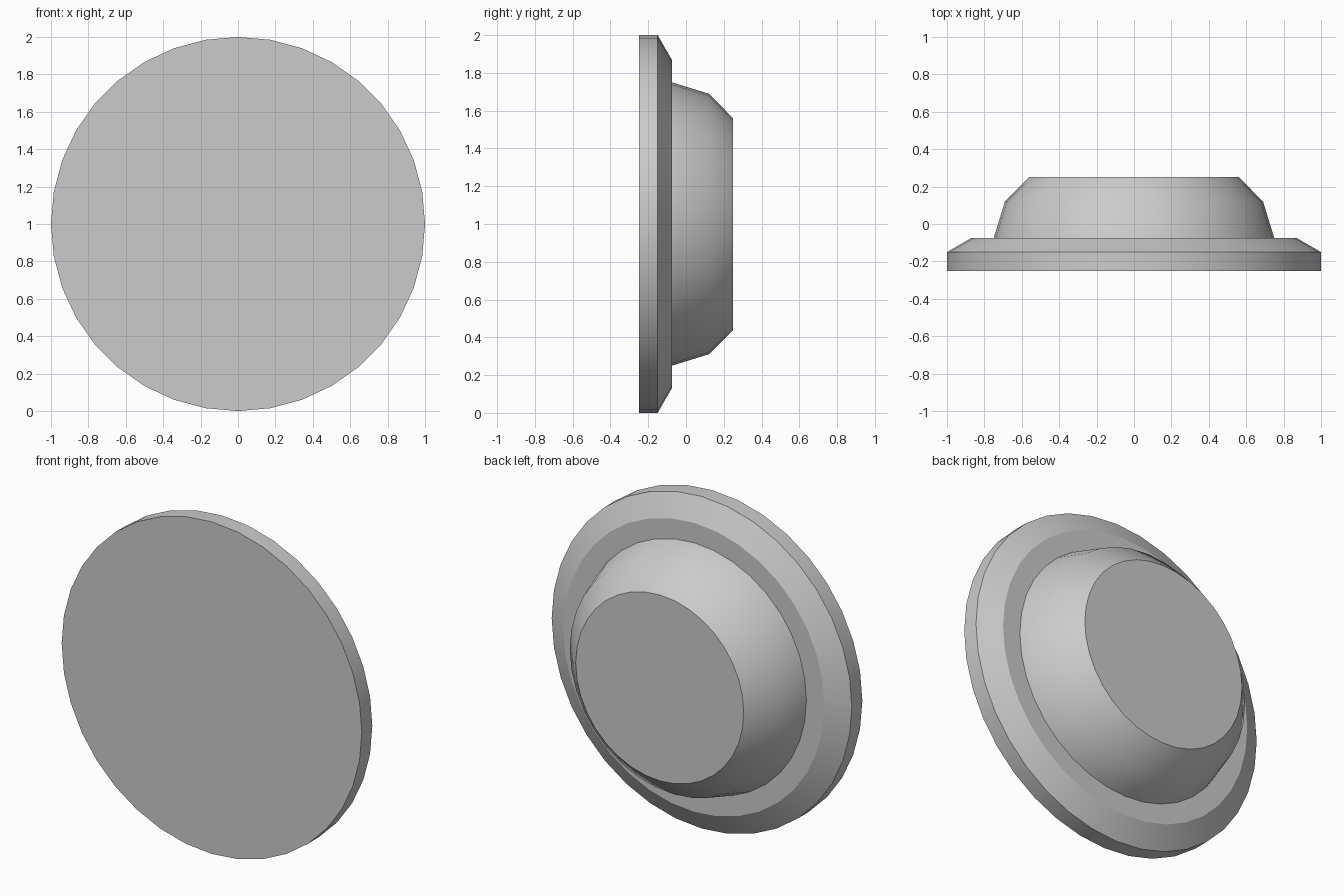
import bpy
import math

SIDES = 36

cube = bpy.data.objects.get("Cube")
if cube:
    bpy.data.objects.remove(cube, do_unlink=True)

grey = bpy.data.materials.new("plain grey")
grey.use_nodes = True
colour = (0.6, 0.6, 0.6, 1)
grey.diffuse_color = colour
grey.node_tree.nodes["Principled BSDF"].inputs["Base Color"].default_value = colour


def lathe(name, profile, cap_front=False, cap_back=False):
    """Turn (radius, y) points around the y axis at height 1."""
    verts, faces = [], []
    for radius, y in profile:
        for i in range(SIDES):
            a = math.tau * i / SIDES
            verts.append((radius * math.sin(a), y, 1 + radius * math.cos(a)))
    for ring in range(len(profile) - 1):
        for i in range(SIDES):
            j = (i + 1) % SIDES
            a, b = ring * SIDES, (ring + 1) * SIDES
            faces.append((a + i, b + i, b + j, a + j))
    if cap_front:
        faces.append(tuple(range(SIDES - 1, -1, -1)))
    if cap_back:
        start = (len(profile) - 1) * SIDES
        faces.append(tuple(range(start, start + SIDES)))
    mesh = bpy.data.meshes.new(name)
    mesh.from_pydata(verts, [], faces)
    # from_pydata winding above points inward, so turn it out
    mesh.flip_normals()
    mesh.materials.append(grey)
    obj = bpy.data.objects.new(name, mesh)
    bpy.context.collection.objects.link(obj)
    return obj


def smooth(obj, degrees):
    bpy.ops.object.select_all(action="DESELECT")
    obj.select_set(True)
    bpy.context.view_layer.objects.active = obj
    bpy.ops.object.shade_smooth_by_angle(angle=math.radians(degrees))


# Wide disc with a bevelled back edge and a flat ledge
rim = lathe("rim", [(1, -0.25), (1, -0.15), (0.87, -0.075), (0.75, -0.075)],
            cap_front=True)
smooth(rim, 25)

# Raised tapered hub behind the disc
hub = lathe("hub", [(0.75, -0.075), (0.69, 0.12), (0.56, 0.25)], cap_back=True)
smooth(hub, 35)
